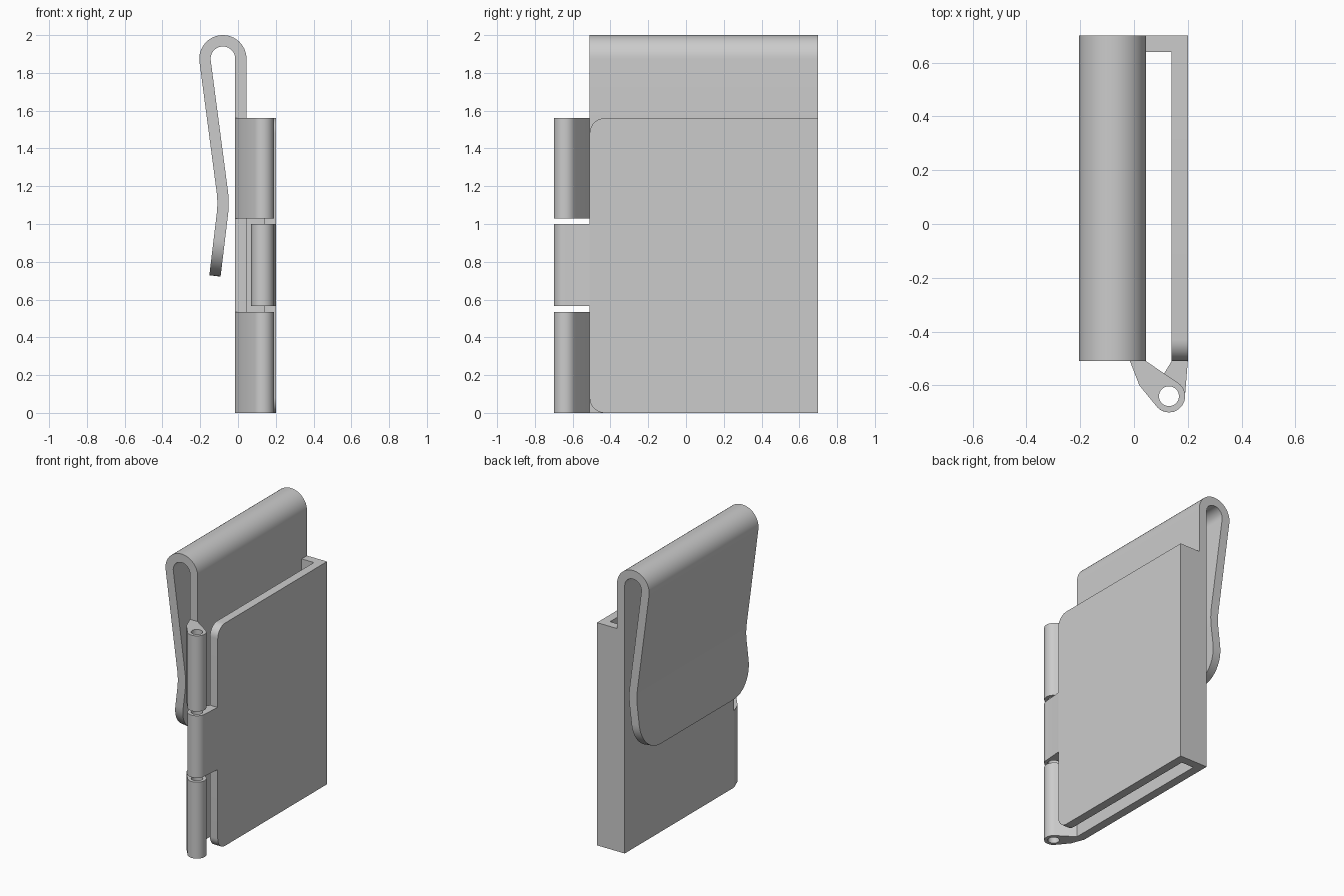
import bpy, bmesh, math
from mathutils import Matrix, Vector

cube = bpy.data.objects.get("Cube")
if cube:
    bpy.data.objects.remove(cube, do_unlink=True)

grey = bpy.data.materials.new("light grey")
grey.use_nodes = True
tone = (0.6, 0.6, 0.6, 1)
grey.diffuse_color = tone
grey.node_tree.nodes["Principled BSDF"].inputs["Base Color"].default_value = tone

FRONT, BACK = -0.51, 0.70      # extent of the holder along y
TOP = 1.56                     # top of the pocket
WALL = 0.06                    # wall thickness
PIN = (0.13, -0.64)            # hinge axis in x, y


def arc(centre, radius, start, end, steps):
    """Points on an arc, angles in degrees."""
    result = []
    for i in range(steps + 1):
        a = math.radians(start + (end - start) * i / steps)
        result.append((centre[0] + radius * math.cos(a), centre[1] + radius * math.sin(a)))
    return result


def finish(obj):
    """Turn an object into a clean, shaded mesh."""
    bpy.ops.object.select_all(action='DESELECT')
    obj.select_set(True)
    bpy.context.view_layer.objects.active = obj
    bpy.ops.object.convert(target='MESH')
    obj = bpy.context.view_layer.objects.active
    bm = bmesh.new()
    bm.from_mesh(obj.data)
    bmesh.ops.remove_doubles(bm, verts=bm.verts, dist=0.0002)
    bmesh.ops.recalc_face_normals(bm, faces=bm.faces)
    bm.to_mesh(obj.data)
    bm.free()
    obj.data.materials.clear()
    obj.data.materials.append(grey)
    bpy.ops.object.shade_smooth_by_angle(angle=math.radians(30))
    return obj


def prism(name, outlines, low, high, along_x=False):
    """Extrude closed outlines along z, or along x with outlines in y, z."""
    curve = bpy.data.curves.new(name, 'CURVE')
    curve.dimensions = '2D'
    curve.fill_mode = 'BOTH'
    curve.extrude = (high - low) / 2
    for outline in outlines:
        spline = curve.splines.new('POLY')
        spline.points.add(len(outline) - 1)
        for point, (u, v) in zip(spline.points, outline):
            point.co = (u, v, 0, 1)
        spline.use_cyclic_u = True
    obj = bpy.data.objects.new(name, curve)
    bpy.context.collection.objects.link(obj)
    obj = finish(obj)
    lift = Matrix.Translation((0, 0, (low + high) / 2))
    turn = Matrix(((0, 0, 1, 0), (1, 0, 0, 0), (0, 1, 0, 0), (0, 0, 0, 1)))
    obj.data.transform(turn @ lift if along_x else lift)
    return obj


# Front plate with rounded hinge-side corners
r = 0.08
plate = [(BACK, 0), (BACK, TOP)]
plate += arc((FRONT + r, TOP - r), r, 90, 180, 10)
plate += arc((FRONT + r, r), r, 180, 270, 10)
prism("cover_plate", [plate], 0.2 - WALL, 0.2, along_x=True)

# End wall joining both plates
wall = [(0.04, BACK - WALL), (0.14, BACK - WALL), (0.14, BACK), (0.04, BACK)]
prism("end_wall", [wall], 0, TOP)

# Hinge knuckles: the outer pair on the back plate, the middle one on the cover
hole = arc(PIN, 0.037, 0, 348.75, 31)
wing = [(0.045, FRONT), (-0.015, FRONT), (0.02, -0.6)] + arc(PIN, 0.06, 225, 417, 20)
arm = [(0.14, FRONT), (0.2, FRONT)] + arc(PIN, 0.06, 5, -211, 22)
prism("lower_knuckle", [wing, hole], 0, 0.535)
prism("upper_knuckle", [wing, hole], 1.03, TOP)
prism("middle_knuckle", [arm, hole], 0.565, 1.0)

# Back plate folding over into a springy clip: centreline in x, z
path = [(0.015, 0), (0.015, TOP)]
path += arc((-0.08, 1.875), 0.095, 0, 187.6, 24)
start, control, end = Vector((-0.083, 1.17)), Vector((-0.076, 1.11)), Vector((-0.083, 1.05))
for i in range(9):
    t = i / 8
    path.append(tuple(start * (1 - t) ** 2 + control * 2 * t * (1 - t) + end * t * t))

# Rounded tongue: the width narrows along a quarter circle near the tip
tip, round_r, steps = Vector((-0.122, 0.725)), 0.2, 12
back_dir = (end - tip).normalized()
sections = [(p, 0) for p in path]
for i in range(steps + 1):
    a = math.radians(90) * i / steps
    p = tip + back_dir * round_r * (1 - math.sin(a))
    sections.append((tuple(p), round_r * (1 - math.cos(a))))

bm = bmesh.new()
rows = [(bm.verts.new((x, FRONT + inset, z)), bm.verts.new((x, BACK - inset, z)))
        for (x, z), inset in sections]
for (a, b), (c, d) in zip(rows, rows[1:]):
    bm.faces.new((a, b, d, c))
mesh = bpy.data.meshes.new("back_plate_and_clip")
bm.to_mesh(mesh)
bm.free()
clip = bpy.data.objects.new("back_plate_and_clip", mesh)
bpy.context.collection.objects.link(clip)
solid = clip.modifiers.new("thickness", 'SOLIDIFY')
solid.thickness = WALL
solid.offset = 0
solid.use_even_offset = True
finish(clip)
